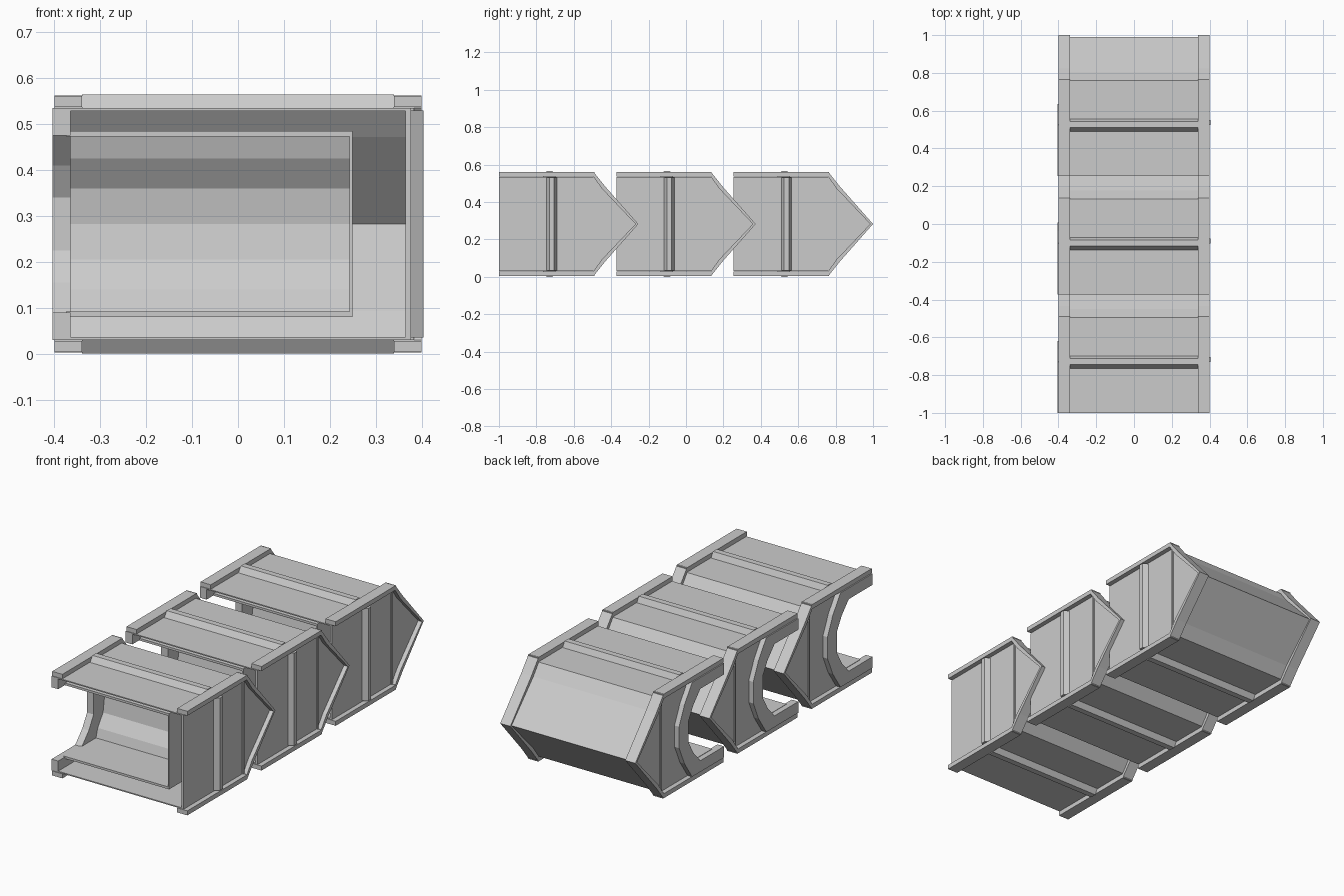
import bpy, bmesh
from mathutils import Vector

if "Cube" in bpy.data.objects:
    bpy.data.objects.remove(bpy.data.objects["Cube"])

H = 0.565          # overall height
L = 0.745          # length of one module including its pointed end
STARTS = (-1.0, -0.3725, 0.255)

grey = bpy.data.materials.new("light_grey")
grey.diffuse_color = (0.6, 0.6, 0.6, 1)
grey.use_nodes = True
grey.node_tree.nodes["Principled BSDF"].inputs["Base Color"].default_value = grey.diffuse_color


def prism(name, pts, lo, hi, start, axis="x"):
    """Extrude a closed outline: (y, z) along x, or (y, x) along z."""
    bm = bmesh.new()
    place = (lambda p, t: Vector((t, start + p[0], p[1]))) if axis == "x" \
        else (lambda p, t: Vector((p[1], start + p[0], t)))
    face = bm.faces.new([bm.verts.new(place(p, lo)) for p in pts])
    out = bmesh.ops.extrude_face_region(bm, geom=[face])
    verts = [v for v in out["geom"] if isinstance(v, bmesh.types.BMVert)]
    step = Vector((hi - lo, 0, 0)) if axis == "x" else Vector((0, 0, hi - lo))
    bmesh.ops.translate(bm, verts=verts, vec=step)
    bmesh.ops.recalc_face_normals(bm, faces=bm.faces)
    mesh = bpy.data.meshes.new(name)
    bm.to_mesh(mesh)
    bm.free()
    mesh.materials.append(grey)
    ob = bpy.data.objects.new(name, mesh)
    bpy.context.collection.objects.link(ob)
    return ob


def flip(pts):
    return [(y, H - z) for y, z in pts]


def sym(upper):
    """Complete an upper half path with its mirrored lower half."""
    return upper + [p for p in flip(upper)[::-1] if p not in upper]


def rect(y0, y1, z0, z1):
    return [(y0, z0), (y1, z0), (y1, z1), (y0, z1)]


MID = H / 2
nose_outer = [(0.505, 0.535), (0.55, 0.475), (0.735, MID)]
nose_inner = [(0.495, 0.535), (0.543, 0.472), (0.725, MID)]
rim_outer = [(0.505, 0.562), (0.567, 0.484), (L, MID)]
rim_inner = [(0.505, 0.535), (0.55, 0.472), (0.73, MID)]
# opening frame on the left side
frame_in = [(0, 0.475), (0.2, 0.475), (0.26, 0.41), (0.30, 0.34)]
frame_out = [(0, 0.535), (0.27, 0.535), (0.335, 0.44), (0.38, 0.34)]
# inner trough
trough_in = [(0.06, 0.473), (0.32, 0.473), (0.335, 0.425), (0.38, 0.36), (0.392, MID)]
trough_out = [(0.06, 0.485), (0.33, 0.485), (0.347, 0.43), (0.392, 0.365), (0.404, MID)]

for n, s in enumerate(STARTS, 1):
    def add(part, pts, lo, hi, axis="x"):
        return prism(f"{part}_{n}", pts, lo, hi, s, axis)

    # top and bottom panels, cross ribs and corner flanges
    for side, f in (("top", lambda p: p), ("bottom", flip)):
        add(side + "_panel", f(rect(0, 0.505, 0.529, 0.535)), -0.375, 0.375)
        add(side + "_rib", f([(0.235, 0.535), (0.255, H), (0.287, H), (0.302, 0.535)]),
            -0.34, 0.34)
        for name, x0, x1 in (("left", -0.4, -0.34), ("right", 0.34, 0.4)):
            add(f"{side}_{name}_flange", f(rect(0, 0.51, 0.537, 0.561)), x0, x1)

    # pointed end shell and its raised side rims
    add("nose_shell", sym(nose_outer) + sym(nose_inner)[::-1], -0.375, 0.375)
    for name, x0, x1 in (("left", -0.4, -0.34), ("right", 0.34, 0.4)):
        add(name + "_nose_rim", sym(rim_outer) + sym(rim_inner)[::-1], x0, x1)

    # solid right wall with upright rib
    add("right_wall", [(0, H - 0.535), (0, 0.535)] + sym(nose_outer), 0.365, 0.377)
    add("right_wall_rib", [(0.255, 0.377), (0.27, 0.404), (0.295, 0.404), (0.31, 0.377)],
        0.035, 0.53, "z")

    # left wall with the open cut-out, framed by a raised band
    add("left_wall", sym(frame_in) + sym([(0, 0.535)] + nose_outer)[::-1], -0.377, -0.365)
    add("left_opening_frame", sym(frame_in) + sym(frame_out)[::-1], -0.404, -0.376)

    # slim posts where the pointed end begins
    for name, x0, x1 in (("left", -0.383, -0.376), ("right", 0.376, 0.383)):
        add(name + "_post", rect(0.497, 0.507, 0.03, 0.535), x0, x1)

    # inner trough and its closed right end
    add("trough", sym(trough_in) + sym(trough_out)[::-1], -0.375, 0.25)
    add("trough_end", sym(trough_out), 0.243, 0.25)
